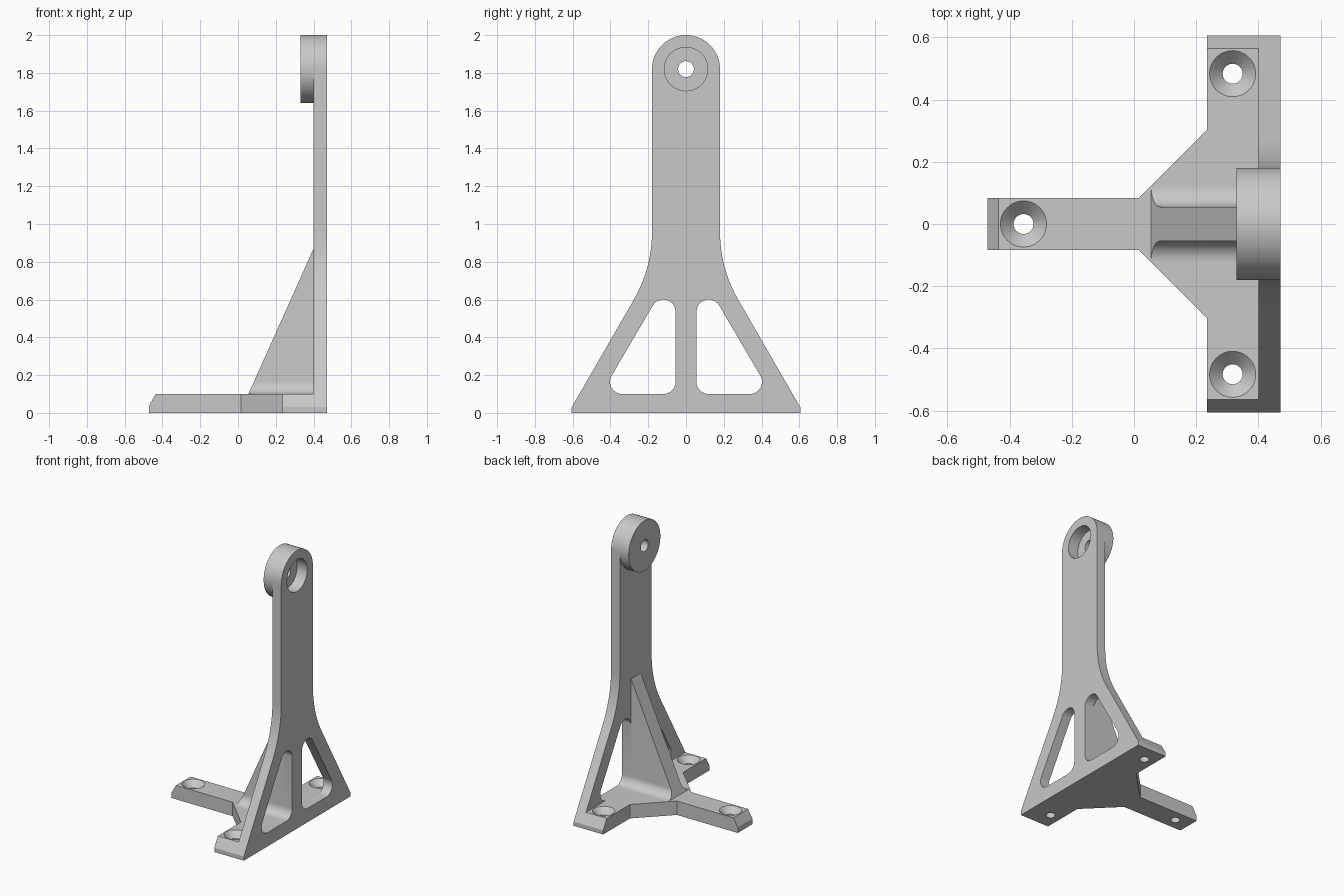
import bpy, bmesh
from math import sin, cos, pi, radians, tan
from mathutils import Matrix, Vector

cube = bpy.data.objects.get("Cube")
if cube:
    bpy.data.objects.remove(cube, do_unlink=True)

# Single grey finish
grey = bpy.data.materials.new("light_grey")
grey.use_nodes = True
COLOUR = (0.58, 0.58, 0.58, 1)
grey.diffuse_color = COLOUR
grey.node_tree.nodes["Principled BSDF"].inputs["Base Color"].default_value = COLOUR


def make(name, bm):
    bmesh.ops.recalc_face_normals(bm, faces=bm.faces)
    mesh = bpy.data.meshes.new(name)
    bm.to_mesh(mesh)
    bm.free()
    mesh.materials.append(grey)
    obj = bpy.data.objects.new(name, mesh)
    bpy.context.collection.objects.link(obj)
    return obj


def loft(ring_a, ring_b):
    """Solid between two matching outlines."""
    bm = bmesh.new()
    a = [bm.verts.new(p) for p in ring_a]
    b = [bm.verts.new(p) for p in ring_b]
    bm.faces.new(a)
    bm.faces.new(b)
    for i in range(len(a)):
        j = (i + 1) % len(a)
        bm.faces.new((a[i], a[j], b[j], b[i]))
    return bm


def prism_x(outline, x0, x1):
    return loft([(x0, y, z) for y, z in outline], [(x1, y, z) for y, z in outline])


def arc(cy, cz, r, start, end, steps=12):
    angles = [radians(start + (end - start) * i / steps) for i in range(steps + 1)]
    return [(cy + r * cos(t), cz + r * sin(t)) for t in angles]


def mirrored(half):
    """Close a right-hand outline with its reflection in y."""
    return half + [(-y, z) for y, z in reversed(half) if abs(y) > 1e-5]


def turned(profile, matrix, steps=48):
    """Solid of revolution from (radius, height) pairs."""
    bm = bmesh.new()
    rings = [[bm.verts.new((r * cos(2 * pi * i / steps), r * sin(2 * pi * i / steps), h))
              for i in range(steps)] for r, h in profile]
    for low, high in zip(rings, rings[1:]):
        for i in range(steps):
            j = (i + 1) % steps
            bm.faces.new((low[i], low[j], high[j], high[i]))
    bm.faces.new(rings[0])
    bm.faces.new(rings[-1])
    bm.transform(matrix)
    return bm


def cut(target, bm):
    cutter = make("cutter", bm)
    cutter.hide_render = True
    mod = target.modifiers.new("cut", 'BOOLEAN')
    mod.operation, mod.solver, mod.object = 'DIFFERENCE', 'EXACT', cutter
    bpy.context.view_layer.objects.active = target
    bpy.ops.object.modifier_apply(modifier=mod.name)
    bpy.data.objects.remove(cutter, do_unlink=True)


BACK, FACE = 0.47, 0.40           # outer and inner side of the upright
BASE_H = 0.10
HEAD_R, HEAD_Z = 0.18, 1.82
RIB_Y, ROUND = 0.055, 0.065       # rib half thickness and fillet radius

# Upright plate: round head, straight neck, flared foot
flare = 0.72
foot_y, foot_z = 0.605, 0.03
flare_z = foot_z + (foot_y - HEAD_R) * tan(radians(60)) + flare * tan(radians(15))
half = [(foot_y, 0), (foot_y, foot_z)]
half += arc(HEAD_R + flare, flare_z, flare, 210, 180)
half += arc(0, HEAD_Z, HEAD_R, 0, 90, 24)
upright = make("upright_plate", prism_x(mirrored(half), FACE, BACK))

# Rounded triangular windows either side of the rib
inner_y, low_z = RIB_Y + ROUND, BASE_H + ROUND
window = arc(inner_y, low_z, ROUND, 180, 270)
window += arc(0.337, low_z, ROUND, 270, 390)
window += arc(inner_y, 0.535, ROUND, 30, 180)
for side in (1, -1):
    cut(upright, prism_x([(side * y, z) for y, z in window], FACE - 0.1, BACK + 0.1))

# Boss on the inner side of the head
along_x = Matrix.Translation((0, 0, HEAD_Z)) @ Matrix.Rotation(pi / 2, 4, 'Y')
boss = make("head_boss", turned([(HEAD_R, 0.33), (HEAD_R, FACE)], along_x, 96))

# Counterbored pivot hole through head and boss
bore = [(0.042, 0.2), (0.042, 0.39), (0.115, 0.39), (0.115, 0.6)]
for part in (upright, boss):
    cut(part, turned(bore, along_x))

# Base with a front arm and two side feet
plan = [(-BACK, 0.083), (0.015, 0.083), (0.235, 0.303), (0.235, foot_y), (FACE, foot_y)]
plan += [(x, -y) for x, y in reversed(plan)]
bm = loft([(x, y, 0) for x, y in plan], [(x, y, BASE_H) for x, y in plan])
for point, normal in (((-BACK, 0, 0.04), (-cos(pi / 6), 0, 0.5)),
                      ((0, foot_y, foot_z), (0, cos(pi / 6), 0.5)),
                      ((0, -foot_y, foot_z), (0, -cos(pi / 6), 0.5))):
    bmesh.ops.bisect_plane(bm, geom=bm.verts[:] + bm.edges[:] + bm.faces[:],
                           plane_co=point, plane_no=Vector(normal), clear_outer=True)
    bmesh.ops.holes_fill(bm, edges=[e for e in bm.edges if e.is_boundary])
base = make("base_plate", bm)

# Countersunk screw holes
sink = [(0.032, -0.1), (0.032, BASE_H - 0.042), (0.074, BASE_H), (0.074, BASE_H + 0.1)]
for x, y in ((-0.355, 0), (0.317, 0.483), (0.317, -0.483)):
    cut(base, turned(sink, Matrix.Translation((x, y, 0))))

# Sloped rib with fillets where it meets the base
rib_half = arc(inner_y, low_z, ROUND, 270, 180) + [(RIB_Y, 0.865)]
rib = mirrored(rib_half)
slope = (FACE - 0.055) / (0.87 - BASE_H)
front = [(0.055 + (z - BASE_H) * slope, y, z) for y, z in rib]
stiffener = make("sloped_rib", loft(front, [(FACE, y, z) for y, z in rib]))

# Smooth curved surfaces, keep hard edges
for obj in (upright, boss, base, stiffener):
    bpy.ops.object.select_all(action='DESELECT')
    obj.select_set(True)
    bpy.context.view_layer.objects.active = obj
    bpy.ops.object.shade_smooth_by_angle(angle=radians(30))
